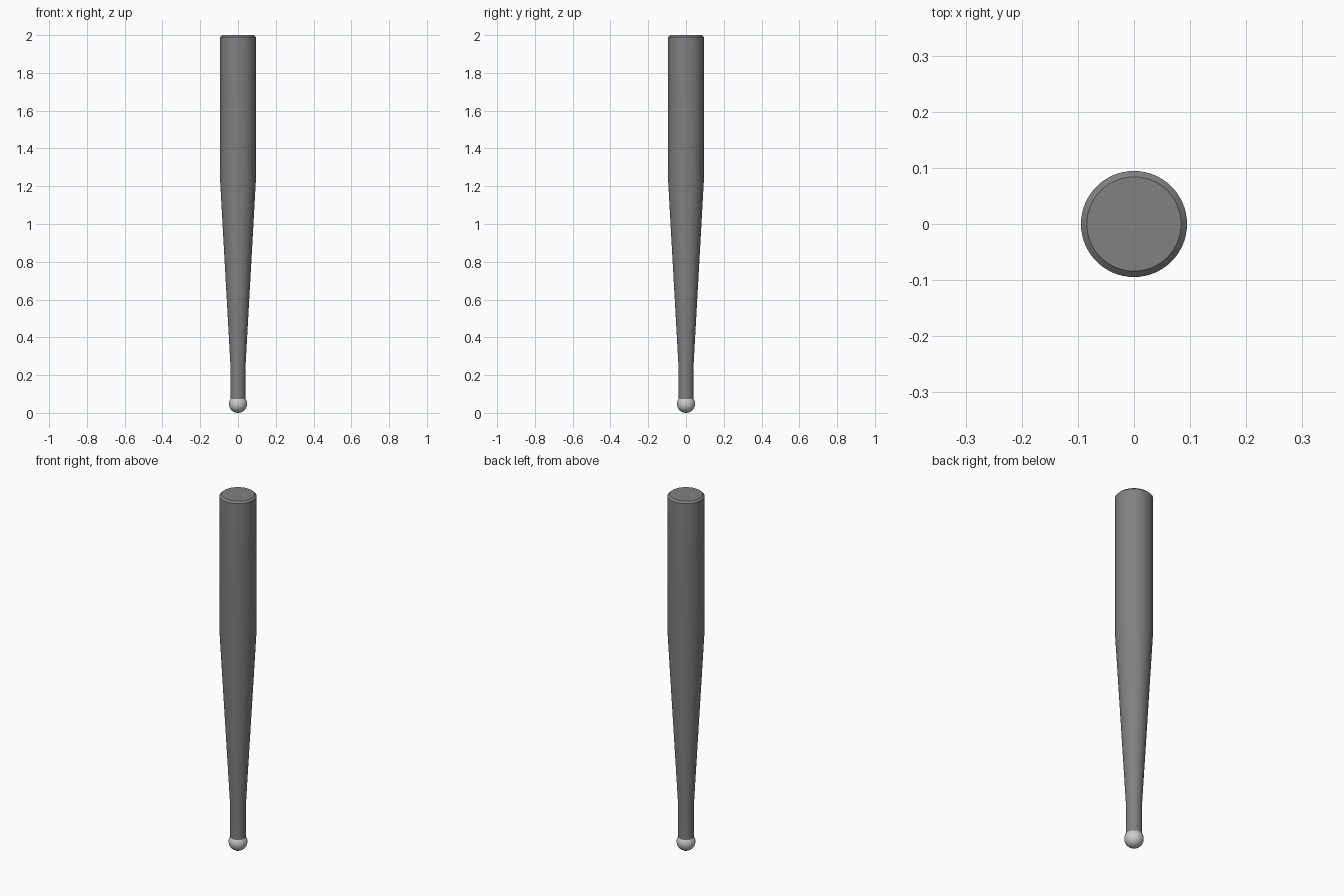
import bpy, bmesh
from math import radians, pi, sin, cos

if "Cube" in bpy.data.objects:
    bpy.data.objects.remove(bpy.data.objects["Cube"])

SEGMENTS = 64


def material(name, value):
    mat = bpy.data.materials.new(name)
    mat.diffuse_color = (value, value, value, 1)
    mat.use_nodes = True
    mat.node_tree.nodes["Principled BSDF"].inputs["Base Color"].default_value = mat.diffuse_color
    return mat


def lathe(name, profile, mat, angle):
    """Revolve (radius, z) points around z, closing both ends."""
    bm = bmesh.new()
    rings = []
    for r, z in profile:
        rings.append([bm.verts.new((r * cos(2 * pi * i / SEGMENTS),
                                    r * sin(2 * pi * i / SEGMENTS), z))
                      for i in range(SEGMENTS)])
    for low, high in zip(rings, rings[1:]):
        for i in range(SEGMENTS):
            j = (i + 1) % SEGMENTS
            bm.faces.new((low[i], low[j], high[j], high[i]))
    bm.faces.new(rings[0][::-1])
    bm.faces.new(rings[-1])
    mesh = bpy.data.meshes.new(name)
    bm.to_mesh(mesh)
    bm.free()
    obj = bpy.data.objects.new(name, mesh)
    bpy.context.collection.objects.link(obj)
    mesh.materials.append(mat)
    bpy.ops.object.select_all(action='DESELECT')
    obj.select_set(True)
    bpy.context.view_layer.objects.active = obj
    bpy.ops.object.shade_smooth_by_angle(angle=radians(angle))
    return obj


# Handle, taper and barrel with a chamfered end
lathe("bat_body", [(0.04, 0.06), (0.04, 0.25), (0.0945, 1.23),
                   (0.0945, 1.99), (0.084, 2.0)],
      material("body_grey", 0.22), 30)

# Round knob at the grip end
bpy.ops.mesh.primitive_uv_sphere_add(segments=48, ring_count=24,
                                     radius=0.048, location=(0, 0, 0.048))
knob = bpy.context.object
knob.name = "knob"
knob.data.materials.append(material("knob_light_grey", 0.8))
bpy.ops.object.shade_smooth()
